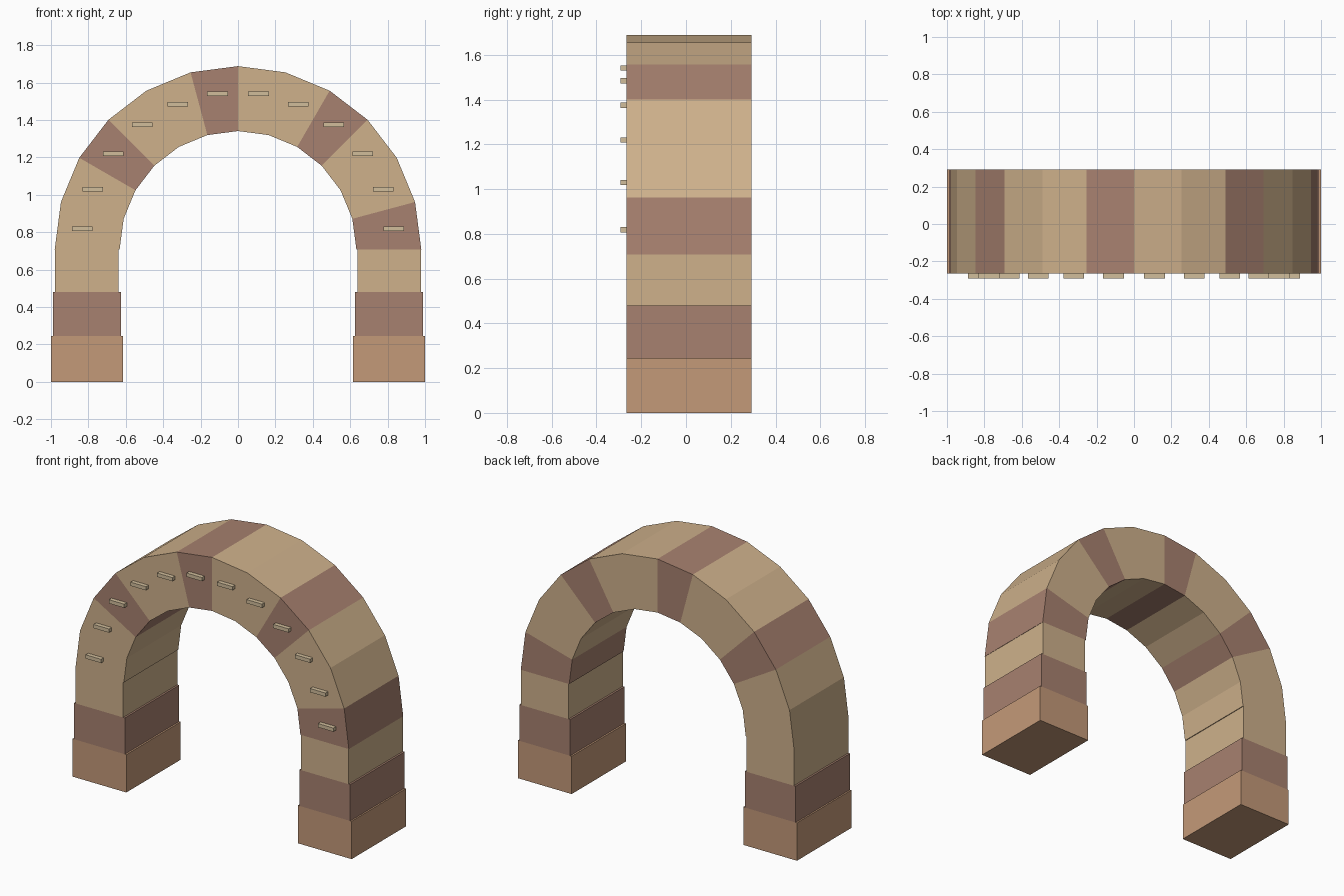
import bpy, bmesh
from math import sin, cos, pi

if "Cube" in bpy.data.objects:
    bpy.data.objects.remove(bpy.data.objects["Cube"])

Y_FRONT, Y_BACK = -0.265, 0.292
SPRING_Z, R_IN, R_OUT, COUNT = 0.708, 0.633, 0.98, 12


def material(name, rgb):
    m = bpy.data.materials.new(name)
    m.diffuse_color = (*rgb, 1)
    m.use_nodes = True
    m.node_tree.nodes["Principled BSDF"].inputs["Base Color"].default_value = m.diffuse_color
    return m


sand = material("sandstone", (0.62, 0.44, 0.26))
red = material("red_stone", (0.39, 0.22, 0.16))
clay = material("clay_stone", (0.55, 0.32, 0.19))
pale = material("pale_stone", (0.64, 0.51, 0.33))


def prism(name, profile, y0, y1, mat):
    """Extrude an (x, z) outline from y0 to y1."""
    bm = bmesh.new()
    face = bm.faces.new([bm.verts.new((x, y0, z)) for x, z in profile])
    ext = bmesh.ops.extrude_face_region(bm, geom=[face])
    new = [v for v in ext["geom"] if isinstance(v, bmesh.types.BMVert)]
    bmesh.ops.translate(bm, verts=new, vec=(0, y1 - y0, 0))
    bmesh.ops.recalc_face_normals(bm, faces=bm.faces)
    mesh = bpy.data.meshes.new(name)
    bm.to_mesh(mesh)
    bm.free()
    mesh.materials.append(mat)
    obj = bpy.data.objects.new(name, mesh)
    bpy.context.collection.objects.link(obj)


def block(name, x0, x1, z0, z1, y0, y1, mat):
    prism(name, [(x0, z0), (x1, z0), (x1, z1), (x0, z1)], y0, y1, mat)


def polar(r, a):
    return (r * cos(a), SPRING_Z + r * sin(a))


# Stepped piers
courses = [("base", 0.615, 1.0, 0, 0.245, clay),
           ("middle", 0.626, 0.99, 0.245, 0.48, red),
           ("upper", 0.638, 0.978, 0.48, SPRING_Z, sand)]
for side, s in (("left", -1), ("right", 1)):
    for name, xi, xo, z0, z1, mat in courses:
        block(f"pier_{name}_{side}", *sorted((s * xi, s * xo)), z0, z1, Y_FRONT, Y_BACK, mat)

# Wedge stones from left to right, every third one red, each with a small front ledge
step = pi / COUNT
for i in range(COUNT):
    a, b = pi - i * step, pi - (i + 1) * step
    prism(f"arch_stone_{i}", [polar(R_IN, a), polar(R_OUT, a), polar(R_OUT, b), polar(R_IN, b)],
          Y_FRONT, Y_BACK, red if i % 3 == 2 else sand)
    x, z = polar(0.84, (a + b) / 2)
    block(f"ledge_{i}", x - 0.055, x + 0.055, z - 0.012, z + 0.012, -0.292, Y_FRONT, pale)
